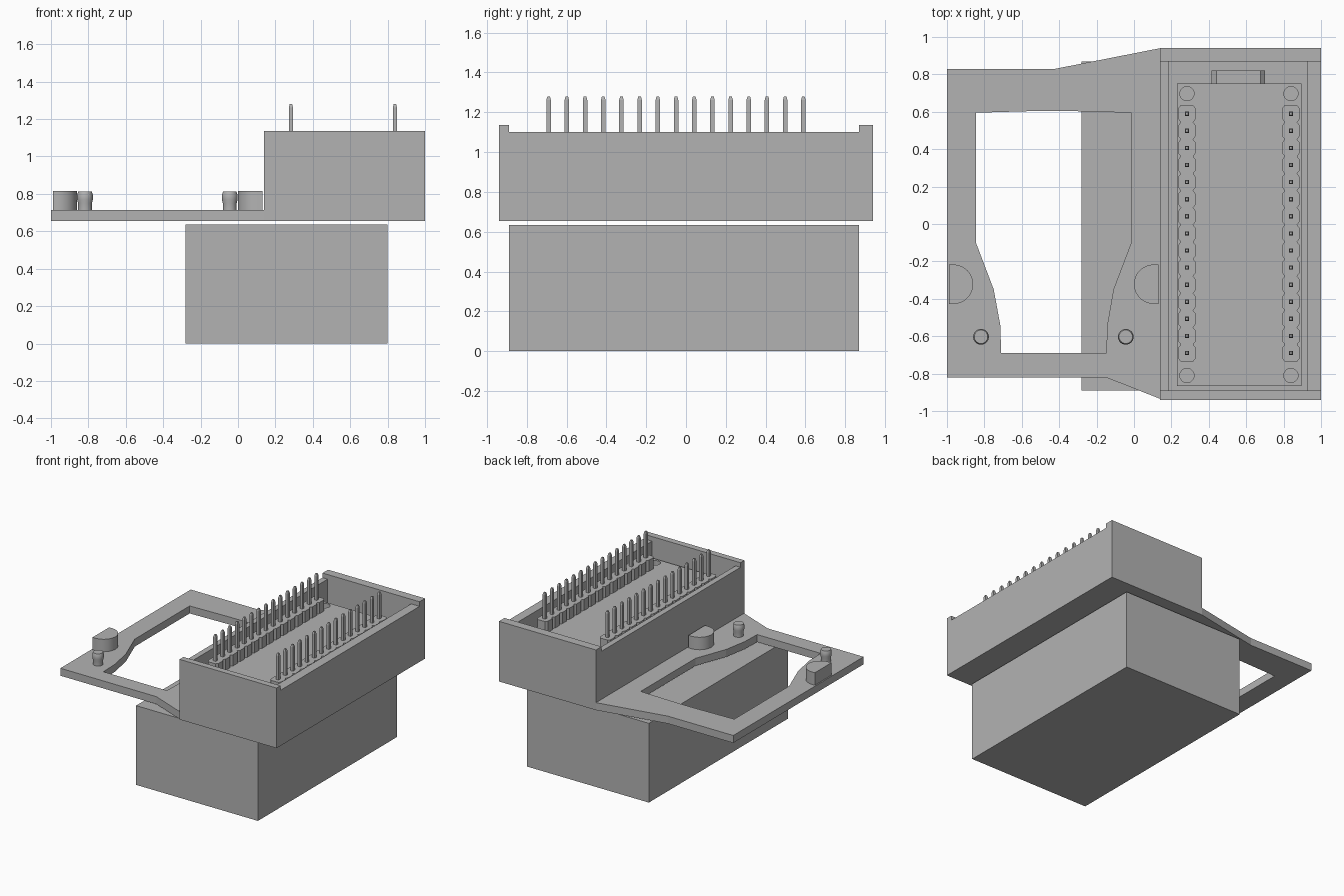
import bpy, bmesh, math

if "Cube" in bpy.data.objects:
    bpy.data.objects.remove(bpy.data.objects["Cube"])

grey = bpy.data.materials.new("plain_grey")
grey.diffuse_color = (0.45, 0.45, 0.45, 1)
grey.use_nodes = True
grey.node_tree.nodes["Principled BSDF"].inputs["Base Color"].default_value = grey.diffuse_color


def finish(name, bm):
    bmesh.ops.recalc_face_normals(bm, faces=bm.faces[:])
    mesh = bpy.data.meshes.new(name)
    bm.to_mesh(mesh)
    bm.free()
    mesh.materials.append(grey)
    ob = bpy.data.objects.new(name, mesh)
    bpy.context.collection.objects.link(ob)
    return ob


def prism(name, loops, z0, z1, along_y=False):
    """Extrude an outline (first loop) with optional holes (other loops)."""
    bm = bmesh.new()
    caps = []
    for z in (z0, z1):
        rings = [[bm.verts.new((x, y, z)) for x, y in loop] for loop in loops]
        edges = [bm.edges.new((r[i - 1], r[i])) for r in rings for i in range(len(r))]
        caps.append((rings, edges))
    for _, edges in caps:
        bmesh.ops.triangle_fill(bm, use_beauty=True, edges=edges)
    for low, high in zip(caps[0][0], caps[1][0]):
        for i in range(len(low)):
            bm.faces.new((low[i - 1], low[i], high[i], high[i - 1]))
    if along_y:
        for v in bm.verts:
            v.co.y, v.co.z = v.co.z, v.co.y
    return finish(name, bm)


def rect(x0, x1, y0, y1):
    return [(x0, y0), (x1, y0), (x1, y1), (x0, y1)]


def box(name, x0, x1, y0, y1, z0, z1):
    return prism(name, [rect(x0, x1, y0, y1)], z0, z1)


def arc(cx, cy, r, a0, a1, n):
    return [(cx + r * math.cos(math.radians(a0 + (a1 - a0) * i / n)),
             cy + r * math.sin(math.radians(a0 + (a1 - a0) * i / n))) for i in range(n + 1)]


def lathe(bm, cx, cy, profile, sides, turn=0):
    """Closed stack of rings from (radius, z) pairs."""
    rings = [[bm.verts.new((cx + r * math.cos(turn + math.tau * k / sides),
                            cy + r * math.sin(turn + math.tau * k / sides), z))
              for k in range(sides)] for r, z in profile]
    for a, b in zip(rings, rings[1:]):
        for k in range(sides):
            bm.faces.new((a[k - 1], a[k], b[k], b[k - 1]))
    bm.faces.new(rings[0][::-1])
    bm.faces.new(rings[-1])


def combine(ob, other, operation):
    mod = ob.modifiers.new(operation, 'BOOLEAN')
    mod.operation, mod.object, mod.solver = operation, other, 'EXACT'
    bpy.context.view_layer.objects.active = ob
    bpy.ops.object.modifier_apply(modifier=mod.name)
    bpy.data.objects.remove(other)


def smooth(ob):
    bpy.ops.object.select_all(action='DESELECT')
    ob.select_set(True)
    bpy.context.view_layer.objects.active = ob
    bpy.ops.object.shade_smooth_by_angle(angle=math.radians(30))


# Lower solid case
box("lower_case", -0.28, 0.80, -0.89, 0.87, 0, 0.635)

# Upper tray: open housing with lower side walls
tray = box("upper_tray", 0.14, 1.0, -0.94, 0.94, 0.655, 1.137)
combine(tray, box("cavity", 0.185, 0.925, -0.89, 0.87, 0.72, 1.3), 'DIFFERENCE')
combine(tray, box("side_notch", 0.0, 1.2, -0.89, 0.87, 1.10, 1.3), 'DIFFERENCE')

# Flat bracket with a shaped window, joined to the tray
outline = [(-1, -0.82), (-0.15, -0.82), (0.14, -0.935), (0.16, -0.9), (0.16, 0.9),
           (0.14, 0.94), (-0.42, 0.83), (-1, 0.83)]
window = [(-0.845, 0.595), (-0.50, 0.605), (-0.38, 0.605), (-0.015, 0.595),
          (-0.015, -0.10), (-0.11, -0.35), (-0.143, -0.54), (-0.148, -0.69),
          (-0.71, -0.69), (-0.715, -0.54), (-0.75, -0.35), (-0.845, -0.10)]
bracket = prism("bracket", [outline, window], 0.655, 0.715)
combine(tray, bracket, 'UNION')

# D-shaped posts and round snap pegs on the bracket
left_post = [(-0.99, -0.427)] + arc(-0.965, -0.322, 0.105, -90, 90, 24) + [(-0.99, -0.217)]
right_post = [(-0.86 - x, y) for x, y in left_post]
for side, shape in (("left", left_post), ("right", right_post)):
    smooth(prism(side + "_post", [shape], 0.71, 0.815))
for side, x in (("left", -0.818), ("right", -0.044)):
    bm = bmesh.new()
    lathe(bm, x, -0.603, [(0.037, 0.71), (0.037, 0.75), (0.042, 0.77),
                          (0.042, 0.795), (0.036, 0.812)], 32)
    smooth(finish(side + "_peg", bm))

# Circuit board with four mounting holes
holes = [arc(x, y, 0.038, 0, 345, 23) for x in (0.283, 0.839) for y in (-0.81, 0.697)]
prism("circuit_board", [rect(0.23, 0.895, -0.865, 0.75)] + holes, 0.925, 0.98)

# Socket under the board, poking out past its edge
prism("socket", [[(0.44, 0.924), (0.675, 0.924), (0.70, 0.90), (0.70, 0.86), (0.66, 0.785),
                  (0.455, 0.785), (0.415, 0.86), (0.415, 0.90)]], 0.50, 0.82, along_y=True)

# Two rows of pins in scalloped header strips
PITCH, FIRST, COUNT = 0.0914, -0.69, 15
for row, x in (("left", 0.283), ("right", 0.839)):
    edge = []
    pins = bmesh.new()
    for i in range(COUNT):
        y = FIRST + i * PITCH
        edge += [(0.033, y - PITCH / 2), (0.047, y - 0.028), (0.047, y + 0.028)]
        lathe(pins, x, y, [(0.010, 0.87), (0.016, 0.885), (0.016, 1.262), (0.009, 1.28)],
              4, math.pi / 4)
    edge.append((0.033, FIRST + (COUNT - 0.5) * PITCH))
    strip = [(x + w, y) for w, y in edge] + [(x - w, y) for w, y in reversed(edge)]
    prism(row + "_header_strip", [strip], 0.98, 1.07)
    finish(row + "_pins", pins)
